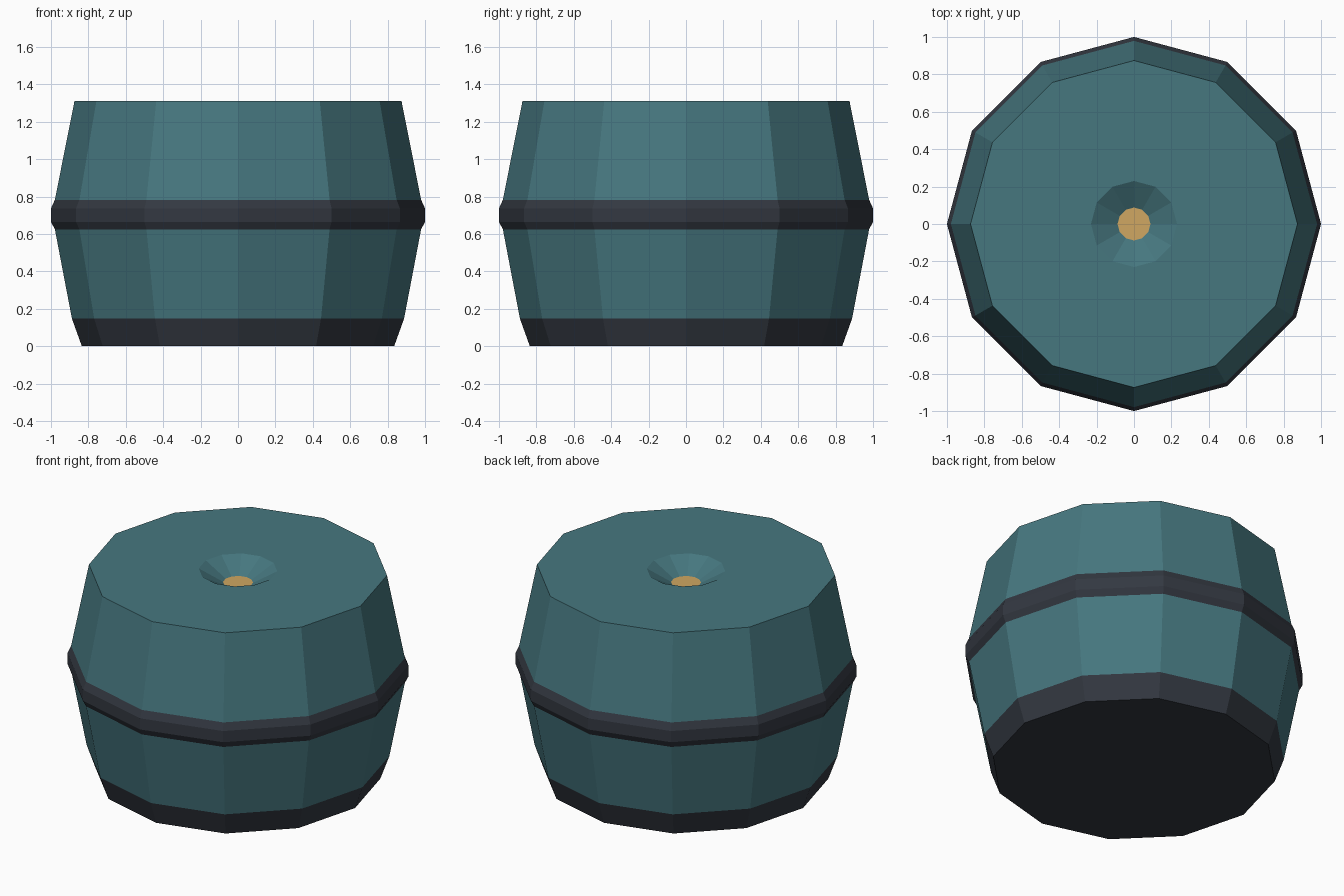
import bpy, bmesh, math

if "Cube" in bpy.data.objects:
    bpy.data.objects.remove(bpy.data.objects["Cube"])

SIDES = 12

def material(name, rgb):
    m = bpy.data.materials.new(name)
    lin = [c / 255 / 12.92 if c / 255 <= 0.04045 else ((c / 255 + 0.055) / 1.055) ** 2.4 for c in rgb]
    m.diffuse_color = (*lin, 1)
    m.use_nodes = True
    m.node_tree.nodes["Principled BSDF"].inputs["Base Color"].default_value = m.diffuse_color
    return m

teal = material("teal", (70, 119, 127))
charcoal = material("charcoal", (51, 56, 65))
brass = material("brass", (208, 167, 98))

# outline from the base centre up the wall and into the top dimple,
# each point with the material of the strip that follows it
profile = [
    (0.835, 0.0, 1),    # base rim
    (0.888, 0.148, 0),  # lower wall
    (0.979, 0.625, 1),  # belt
    (1.0, 0.665, 1),
    (1.0, 0.737, 1),
    (0.979, 0.783, 0),  # upper wall
    (0.874, 1.312, 0),  # top deck
    (0.23, 1.312, 0),   # dimple
    (0.088, 1.232, 0),
]

bm = bmesh.new()
rings = []
for r, z, _ in profile:
    rings.append([bm.verts.new((r * math.cos(math.tau * i / SIDES),
                                r * math.sin(math.tau * i / SIDES), z)) for i in range(SIDES)])
for k in range(len(rings) - 1):
    a, b = rings[k], rings[k + 1]
    for i in range(SIDES):
        j = (i + 1) % SIDES
        bm.faces.new((a[i], a[j], b[j], b[i])).material_index = profile[k][2]
bm.faces.new(rings[0][::-1]).material_index = 1   # underside
bm.faces.new(rings[-1]).material_index = 2        # brass contact

mesh = bpy.data.meshes.new("barrel_body")
bm.to_mesh(mesh)
bm.free()
for m in (teal, charcoal, brass):
    mesh.materials.append(m)
bpy.context.collection.objects.link(bpy.data.objects.new("barrel_body", mesh))
